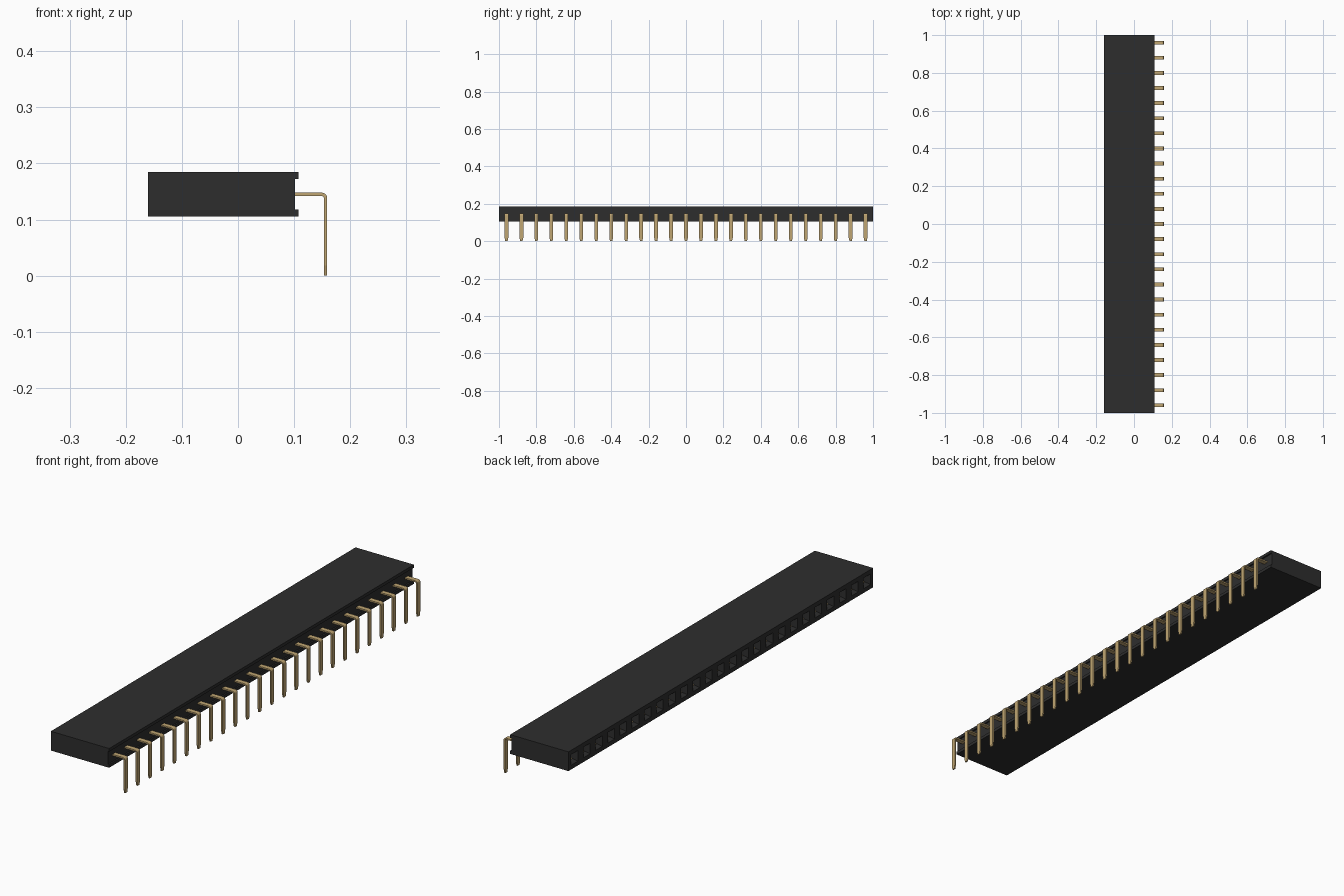
import bpy, bmesh, math
from mathutils import Vector

old = bpy.data.objects.get("Cube")
if old:
    bpy.data.objects.remove(old, do_unlink=True)

COUNT, PITCH = 25, 0.08
MID_Z = 0.145


def material(name, color, rough):
    m = bpy.data.materials.new(name)
    m.use_nodes = True
    m.diffuse_color = (*color, 1)
    bsdf = m.node_tree.nodes["Principled BSDF"]
    bsdf.inputs["Base Color"].default_value = (*color, 1)
    bsdf.inputs["Roughness"].default_value = rough
    return m


black = material("black plastic", (0.027, 0.027, 0.027), 0.6)
gold = material("gold metal", (0.53, 0.38, 0.17), 0.4)


def finish(bm, name, mat):
    bmesh.ops.recalc_face_normals(bm, faces=bm.faces)
    mesh = bpy.data.meshes.new(name)
    bm.to_mesh(mesh)
    bm.free()
    mesh.materials.append(mat)
    obj = bpy.data.objects.new(name, mesh)
    bpy.context.collection.objects.link(obj)
    return obj


def ribbon(name, path, normals, widths, thickness, mat):
    """Flat strip along a path in the xz plane, capped at both ends."""
    bm = bmesh.new()
    rings = []
    for (x, z), (nx, nz), w in zip(path, normals, widths):
        t = thickness / 2
        rings.append([bm.verts.new((x + s * t * nx, y * w, z + s * t * nz))
                      for s, y in ((-1, -1), (1, -1), (1, 1), (-1, 1))])
    for a, b in zip(rings, rings[1:]):
        for i in range(4):
            j = (i + 1) % 4
            bm.faces.new((a[i], a[j], b[j], b[i]))
    bm.faces.new(rings[0])
    bm.faces.new(rings[-1])
    return finish(bm, name, mat)


# Housing: profile with a recessed rear, extruded one cell per socket
profile = [(-0.16, 0.105), (0.108, 0.105), (0.108, 0.118), (0.102, 0.118),
           (0.102, 0.172), (0.108, 0.172), (0.108, 0.185), (-0.16, 0.185)]
bm = bmesh.new()
rows = [[bm.verts.new((x, (i - COUNT / 2) * PITCH, z)) for x, z in profile]
        for i in range(COUNT + 1)]
mouths = []
n = len(profile)
for a, b in zip(rows, rows[1:]):
    for i in range(n):
        j = (i + 1) % n
        f = bm.faces.new((a[i], a[j], b[j], b[i]))
        if i == n - 1:
            mouths.append(f)
bm.faces.new(rows[0])
bm.faces.new(rows[-1])
bmesh.ops.recalc_face_normals(bm, faces=bm.faces)

# Sockets: square mouth, sloped lead-in, straight bore
for thick, depth in ((0.018, 0), (0.008, -0.014), (0.0001, -0.2)):
    bmesh.ops.inset_individual(bm, faces=mouths, thickness=thick, depth=depth,
                               use_even_offset=True)
finish(bm, "housing", black)

# Pin: right-angle bend, with a tapered tip
BEND, PIN_X = 0.007, 0.156
path, normals = [(0.04, MID_Z)], [(0, 1)]
for k in range(6):
    a = math.radians(90 - 18 * k)
    c, s = math.cos(a), math.sin(a)
    path.append((PIN_X - BEND + BEND * c, MID_Z - BEND + BEND * s))
    normals.append((c, s))
path += [(PIN_X, 0.018), (PIN_X, 0)]
normals += [(1, 0), (1, 0)]
widths = [0.01] * (len(path) - 1) + [0.006]
pin = ribbon("pin", path, normals, widths, 0.006, gold)

# Contact: a pair of spring leaves inside the bore
leaves = []
for side, label in ((1, "upper"), (-1, "lower")):
    pts = [(-0.142, MID_Z + side * 0.011), (-0.12, MID_Z + side * 0.004),
           (-0.06, MID_Z + side * 0.010), (0.05, MID_Z + side * 0.010)]
    leaves.append(ribbon(label + "_contact", pts, [(0, 1)] * 4, [0.009] * 4,
                         0.003, gold))

# Repeat along the housing
for source in [pin] + leaves:
    for i in range(COUNT):
        obj = source if i == 0 else source.copy()
        if i:
            bpy.context.collection.objects.link(obj)
        obj.name = f"{source.name.split('.')[0]}" if i == 0 else f"{source.name}_{i + 1}"
        obj.location = Vector((0, (i - (COUNT - 1) / 2) * PITCH, 0))
